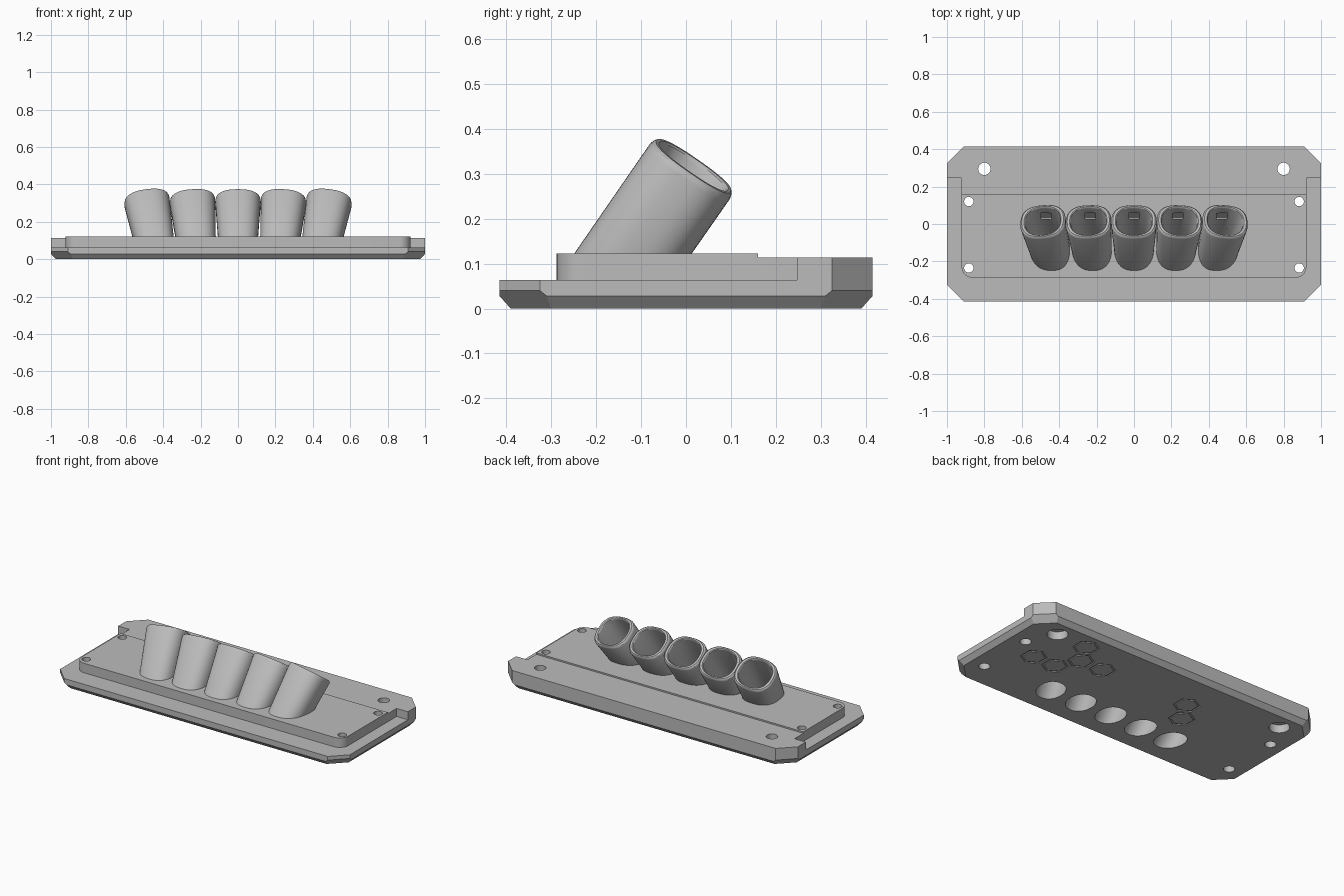
import bpy, bmesh, math
from mathutils import Vector, Matrix

if "Cube" in bpy.data.objects:
    bpy.data.objects.remove(bpy.data.objects["Cube"])

grey = bpy.data.materials.new("plain_grey")
grey.diffuse_color = (0.5, 0.5, 0.5, 1)
grey.use_nodes = True
grey.node_tree.nodes["Principled BSDF"].inputs["Base Color"].default_value = grey.diffuse_color


def make(name, bm):
    bmesh.ops.recalc_face_normals(bm, faces=bm.faces)
    mesh = bpy.data.meshes.new(name)
    bm.to_mesh(mesh)
    bm.free()
    mesh.materials.append(grey)
    ob = bpy.data.objects.new(name, mesh)
    bpy.context.collection.objects.link(ob)
    return ob


def loft(name, rings, wrap=False):
    """Skin a list of equal-length rings; cap the ends or wrap last to first."""
    bm = bmesh.new()
    vs = [[bm.verts.new(p) for p in r] for r in rings]
    n = len(vs[0])
    for a, b in list(zip(vs, vs[1:])) + ([(vs[-1], vs[0])] if wrap else []):
        for i in range(n):
            j = (i + 1) % n
            bm.faces.new((a[i], a[j], b[j], b[i]))
    if not wrap:
        bm.faces.new(vs[0])
        bm.faces.new(vs[-1])
    return make(name, bm)


def box(name, lo, hi):
    x0, y0 = lo[:2]
    x1, y1 = hi[:2]
    pts = [(x0, y0), (x1, y0), (x1, y1), (x0, y1)]
    return loft(name, [[(x, y, z) for x, y in pts] for z in (lo[2], hi[2])])


def circle(x, y, z, r, n=32, start=0.0):
    return [(x + r * math.cos(start + 2 * math.pi * i / n),
             y + r * math.sin(start + 2 * math.pi * i / n), z) for i in range(n)]


def combine(ob, other, op):
    """Apply a boolean and remove the helper object."""
    mod = ob.modifiers.new("bool", 'BOOLEAN')
    mod.operation, mod.solver, mod.object = op, 'EXACT', other
    bpy.context.view_layer.objects.active = ob
    bpy.ops.object.modifier_apply(modifier=mod.name)
    bpy.data.objects.remove(other, do_unlink=True)


def smooth(ob):
    bpy.ops.object.select_all(action='DESELECT')
    ob.select_set(True)
    bpy.context.view_layer.objects.active = ob
    bpy.ops.object.shade_smooth_by_angle(angle=math.radians(32))


# Base slab: a block trimmed by planes for corner cuts and bottom chamfers
HY = 0.415
bm = bmesh.new()
bmesh.ops.create_cube(bm, size=1, matrix=Matrix.Translation((0, 0, 0.0565))
                      @ Matrix.Diagonal((2, 2 * HY, 0.113, 1)))
planes = []
for s in (-1, 1):
    planes += [((s, 0, 0.028), (s, 0, -0.89)), ((0, s * HY, 0.028), (0, s, -0.89))]
    for t in (-1, 1):
        planes += [((s, t * 0.325, 0.04), (s, t, 0)),
                   ((s, t * 0.325, 0.04), (s, t, -1.25))]
for co, no in planes:
    cut = bmesh.ops.bisect_plane(bm, geom=bm.verts[:] + bm.edges[:] + bm.faces[:],
                                 plane_co=co, plane_no=Vector(no).normalized(),
                                 clear_outer=True)
    edges = [e for e in cut["geom_cut"] if isinstance(e, bmesh.types.BMEdge)]
    bmesh.ops.holes_fill(bm, edges=edges, sides=0)
base = make("base_plate", bm)

# Lower ledge around the front and sides
combine(base, box("ledge_cut", (-1.2, -1, 0.063), (1.2, 0.247, 0.3)), 'DIFFERENCE')

# Raised deck with rounded front corners, stepped down at the rear
W, F, R = 0.922, -0.288, 0.06
outline = [(W, 0.3), (-W, 0.3)]
for cx, a0 in ((-W + R, 180), (W - R, 270)):
    for i in range(9):
        a = math.radians(a0 + i * 11.25)
        outline.append((cx + R * math.cos(a), F + R + R * math.sin(a)))
combine(base, loft("deck", [[(x, y, z) for x, y in outline] for z in (0.05, 0.122)]), 'UNION')
combine(base, box("step_cut", (-1.2, 0.16, 0.113), (1.2, 1, 0.3)), 'DIFFERENCE')


# Screw holes with wider counterbores underneath
def screw_hole(x, y, r, wide, depth):
    return loft("screw_cut", [circle(x, y, -0.05, wide), circle(x, y, depth, wide),
                              circle(x, y, depth, r), circle(x, y, 0.2, r)])


for s in (-1, 1):
    combine(base, screw_hole(s * 0.8, 0.295, 0.033, 0.058, 0.05), 'DIFFERENCE')
    for y in (0.12, -0.235):
        combine(base, screw_hole(s * 0.883, y, 0.025, 0.032, 0.05), 'DIFFERENCE')

# Hexagon outlines engraved in the underside
for x, y in ((0.739, 0.021), (0.586, 0.021), (0.51, 0.153), (0.355, 0.153),
             (0.583, 0.285), (-0.252, 0.153), (-0.328, 0.021)):
    rings = [circle(x, y, z, r, 6, math.pi / 6)
             for r, z in ((0.076, -0.01), (0.076, 0.005), (0.064, 0.005), (0.064, -0.01))]
    combine(base, loft("hex_cut", rings, wrap=True), 'DIFFERENCE')


# Leaning tubes, fanned outwards
N = 48


def ring(foot, top, f, rx, ry, p):
    """Rounded-square ring across the tube axis at fraction f."""
    a = (top - foot).normalized()
    u = (Vector((1, 0, 0)) - a * a.x).normalized()
    v = a.cross(u)
    c = foot.lerp(top, f)
    out = []
    for i in range(N):
        t = 2 * math.pi * i / N
        k, s = math.cos(t), math.sin(t)
        out.append(c + u * rx * math.copysign(abs(k) ** (2 / p), k)
                   + v * ry * math.copysign(abs(s) ** (2 / p), s))
    return out


def level(low, high, z):
    """Slide points along the tube wall to a fixed height."""
    return [a.lerp(b, (z - a.z) / (b.z - a.z)) for a, b in zip(low, high)]


for i in range(-2, 3):
    foot = Vector((i * 0.215, -0.203, 0))
    top = Vector((i * 0.2445, 0.017, 0.317))
    outer0 = ring(foot, top, 0, 0.098, 0.107, 2.5)
    inner0 = ring(foot, top, 0, 0.078, 0.078, 2.15)
    inner1 = ring(foot, top, 0.97, 0.094, 0.088, 2.3)
    outer1 = ring(foot, top, 0.96, 0.122, 0.108, 2.6)
    tube = loft("tube", [
        level(outer0, outer1, 0.1), outer1,
        ring(foot, top, 0.985, 0.119, 0.105, 2.6),
        ring(foot, top, 1.0, 0.113, 0.100, 2.5),
        ring(foot, top, 1.0, 0.100, 0.093, 2.4),
        ring(foot, top, 0.99, 0.096, 0.090, 2.3),
        inner1, level(inner0, inner1, 0.1)], wrap=True)

    # Small pocket in the rear inner wall
    pocket = box("pocket_cut", (-0.028, -0.010, -0.027), (0.028, 0.010, 0.027))
    pocket.matrix_world = (Matrix.Translation((i * 0.235, 0.042, 0.205))
                           @ Matrix.Rotation(math.radians(-35), 4, 'X'))
    bpy.context.view_layer.update()
    combine(tube, pocket, 'DIFFERENCE')
    smooth(tube)

    # Bore continues through the base
    bore = loft("bore_cut", [level(inner0, inner1, z) for z in (-0.05, 0.16)])
    combine(base, bore, 'DIFFERENCE')

smooth(base)
